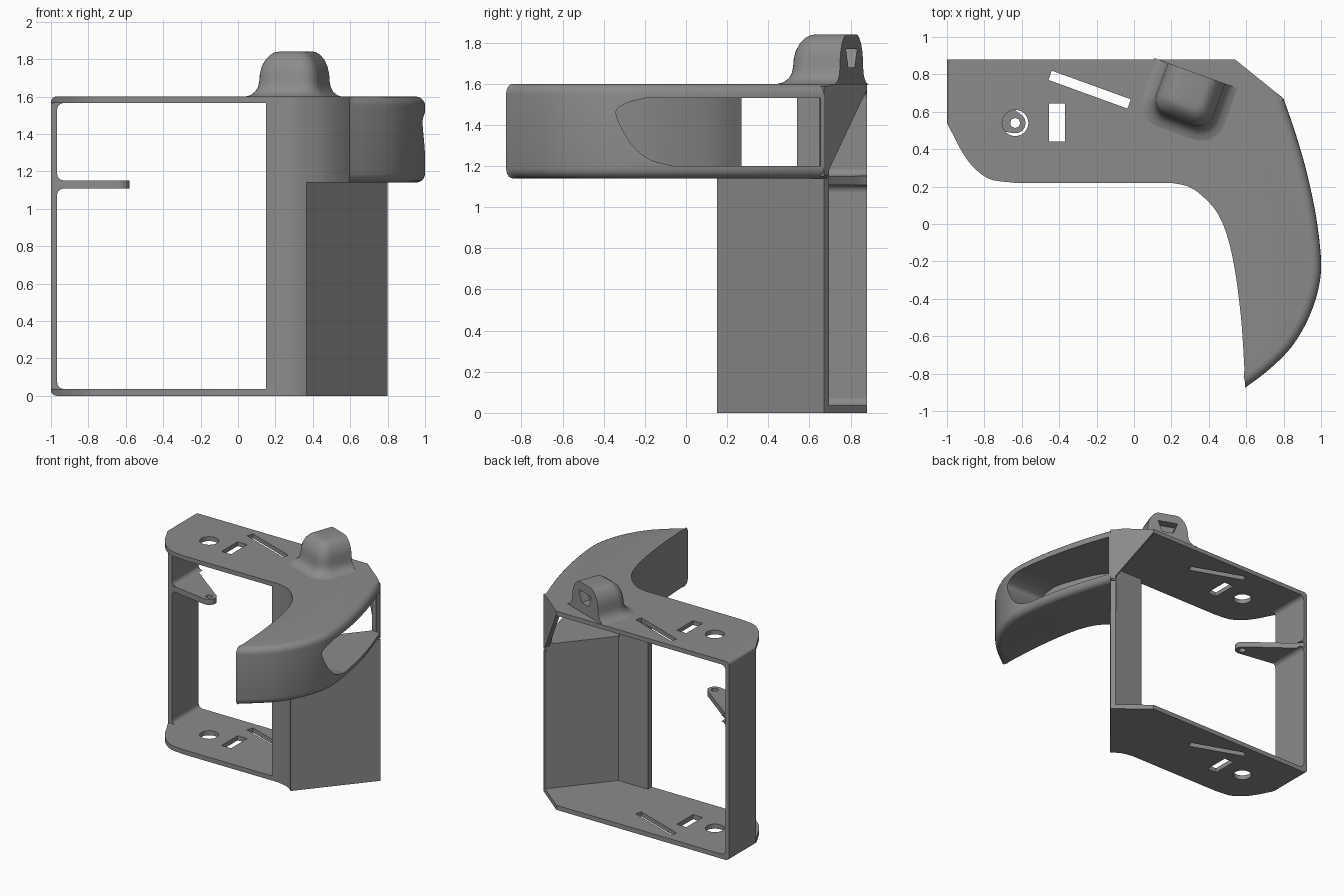
import bpy, bmesh, math
from mathutils import Vector

if "Cube" in bpy.data.objects:
    bpy.data.objects.remove(bpy.data.objects["Cube"])

grey = bpy.data.materials.new("plain_grey")
grey.diffuse_color = (0.26, 0.26, 0.26, 1)
grey.use_nodes = True
grey.node_tree.nodes["Principled BSDF"].inputs["Base Color"].default_value = grey.diffuse_color

XY = lambda a, b, h: (a, b, h)   # plan outline, extruded up
XZ = lambda a, b, h: (a, h, b)   # front outline, extruded back
YZ = lambda a, b, h: (h, a, b)   # side outline, extruded sideways


def spline(pts, n=6):
    """Smooth curve through the given points, n samples per span."""
    p = [Vector(q) for q in pts]
    p = [2 * p[0] - p[1]] + p + [2 * p[-1] - p[-2]]
    out = []
    for i in range(1, len(p) - 2):
        a, b, c, d = p[i - 1:i + 3]
        for k in range(n):
            t = k / n
            out.append(0.5 * (2 * b + (c - a) * t + (2 * a - 5 * b + 4 * c - d) * t * t
                              + (3 * b - a - 3 * c + d) * t ** 3))
    return [tuple(v) for v in out] + [tuple(pts[-1])]


def circle(cx, cy, r, n=32):
    return [(cx + r * math.cos(2 * math.pi * i / n), cy + r * math.sin(2 * math.pi * i / n))
            for i in range(n)]


def loft(name, rings, bevels=()):
    """Solid from a stack of equal rings; bevels are (edge test, width) pairs."""
    bm = bmesh.new()
    rows = [[bm.verts.new(c) for c in r] for r in rings]
    n = len(rows[0])
    for lo, hi in zip(rows, rows[1:]):
        for i in range(n):
            j = (i + 1) % n
            bm.faces.new((lo[i], lo[j], hi[j], hi[i]))
    bm.faces.new(rows[0][::-1])
    bm.faces.new(rows[-1])
    bmesh.ops.recalc_face_normals(bm, faces=bm.faces)
    for test, width in bevels:
        edges = [e for e in bm.edges if test(e.verts[0].co, e.verts[1].co)]
        bmesh.ops.bevel(bm, geom=edges, offset=width, segments=5, profile=0.5,
                        affect='EDGES', clamp_overlap=False)
    me = bpy.data.meshes.new(name)
    bm.to_mesh(me)
    bm.free()
    me.materials.append(grey)
    ob = bpy.data.objects.new(name, me)
    bpy.context.collection.objects.link(ob)
    return ob


def prism(name, pts, lo, hi, plane=XY, bevels=()):
    return loft(name, [[plane(a, b, h) for a, b in pts] for h in (lo, hi)], bevels)


def boolean(ob, tool, op='DIFFERENCE', keep=False):
    m = ob.modifiers.new("cut", 'BOOLEAN')
    m.operation, m.object, m.solver = op, tool, 'EXACT'
    bpy.context.view_layer.objects.active = ob
    bpy.ops.object.modifier_apply(modifier=m.name)
    if not keep:
        bpy.data.objects.remove(tool)


# Shared outlines in plan
left_end = [(-1, 0.88), (-1, 0.54)] + spline([(-0.92, 0.385), (-0.86, 0.305), (-0.77, 0.24), (-0.64, 0.22)])
inner = spline([(0.2, 0.22), (0.29, 0.2), (0.365, 0.15), (0.445, 0.06), (0.5, -0.07), (0.54, -0.25),
                (0.57, -0.48), (0.585, -0.68), (0.595, -0.875)])
outer = spline([(0.595, -0.875), (0.72, -0.78), (0.84, -0.66), (0.93, -0.51), (0.985, -0.35), (1, -0.2),
                (0.975, 0.03), (0.925, 0.27), (0.865, 0.48), (0.8, 0.67)])
post_curve = inner[:13]

# Edge tests for rounding
left_edge = lambda z: (lambda p, q: max(p.x, q.x) < -0.99 and abs(p.z - z) + abs(q.z - z) < 0.01)
horn_edge = lambda p, q: abs(p.z - q.z) < 0.001 and min(p.x, q.x) > 0.594 and max(p.y, q.y) < 0.671

# Top plate with the curved horn band
band = prism("top_plate_and_horn", left_end + inner[:-1] + outer + [(0.54, 0.88)], 1.14, 1.6,
             bevels=[(horn_edge, 0.05), (left_edge(1.6), 0.03)])
boolean(band, prism("bay", [(-1.2, -0.2), (0.15, -0.2), (0.15, 0.27), (0.414, 0.27), (0.77, 0.696),
                            (0.9, 0.85), (0.9, 1.1), (-1.2, 1.1)], 1.0, 1.565))
# Pocket that opens the horn through its outer side
pocket = prism("pocket", spline([(0.40, 0.275), (0.5, 0.15), (0.58, -0.03), (0.63, -0.2), (0.66, -0.45)])
               + [(1.2, -0.45), (1.2, 0.655), (0.69, 0.655)], 1.1, 1.7)
side = spline([(-0.2, 1.53), (-0.29, 1.505), (-0.34, 1.465), (-0.31, 1.38), (-0.25, 1.29),
               (-0.17, 1.23), (-0.06, 1.2)])
boolean(pocket, prism("window", side + [(0.8, 1.2), (0.8, 1.53)], 0.2, 1.4, YZ), 'INTERSECT')
boolean(band, pocket)

# Bottom plate
base = prism("bottom_plate", left_end + post_curve + [(0.8, 0.67), (0.54, 0.88)], 0, 0.037,
             bevels=[(left_edge(0), 0.03)])

# Holes through both plates
for hole in (circle(-0.635, 0.54, 0.07),
             [(-0.455, 0.44), (-0.37, 0.44), (-0.37, 0.645), (-0.455, 0.645)],
             [(-0.457, 0.77), (-0.035, 0.617), (-0.018, 0.667), (-0.44, 0.82)]):
    tool = prism("hole", hole, -0.1, 1.7)
    boolean(base, tool, keep=True)
    boolean(band, tool)

# Curved post and diagonal wall on the right
prism("post_and_diagonal_wall", [(0.15, 0.22)] + post_curve
      + [(0.8, 0.67), (0.77, 0.696), (0.414, 0.27), (0.15, 0.27)], 0, 1.14)

# Triangular gusset on the back right chamfer
tri = [(0.8, 0.67, 1.59), (0.54, 0.88, 1.59), (0.545, 0.876, 1.565), (0.775, 0.69, 1.17), (0.8, 0.67, 1.15)]
loft("corner_gusset", [tri, [(x - 0.019, y - 0.023, z) for x, y, z in tri]])

# Left wall, its fillets, and the tab with its pin hole
prism("left_wall", [(-1, 0.54), (-0.967, 0.54), (-0.967, 0.88), (-1, 0.88)], 0.03, 1.57)
for z, s in ((0.037, 1), (1.565, -1), (1.152, 1), (1.108, -1)):
    r = 0.035
    arc = [(-0.967 + r - r * math.sin(t * math.pi / 12), z + s * (r - r * math.cos(t * math.pi / 12)))
           for t in range(7)]
    prism("wall_fillet", [(-0.967, z)] + arc, 0.54, 0.88, XZ)
tip = [(-0.635 + 0.055 * math.cos(math.radians(a)), 0.54 + 0.055 * math.sin(math.radians(a)))
       for a in range(-95, 56, 10)]
tab = prism("pin_tab", [(-0.98, 0.54)] + tip + [(-0.94, 0.84), (-0.967, 0.88), (-0.98, 0.88)], 1.108, 1.152)
boolean(tab, prism("pin_hole", circle(-0.635, 0.54, 0.026, 20), 1.0, 1.3))

# Rounded lug on top, turned about 20 degrees, flat at the back
u, v, origin = Vector((0.94, -0.342)), Vector((0.342, 0.94)), Vector((0.335, 0.805))


def lug_point(a, b, z):
    p = origin + u * a + v * b
    return (p.x, p.y, z)


def lug_ring(grow, z):
    w, d, r = 0.165 + grow, 0.27 + grow, 0.09 + grow * 0.6
    pts = [(-w, 0.0)]
    for cx, start in ((-w + r, 180), (w - r, 270)):
        pts += [(cx + r * math.cos(math.radians(start + k * 15)),
                 -d + r + r * math.sin(math.radians(start + k * 15))) for k in range(7)]
    return [lug_point(a, b, z) for a, b in pts + [(w, 0.0)]]


levels = [(0.075, 1.598), (0.045, 1.606), (0.02, 1.625), (0.006, 1.65), (0, 1.68), (-0.003, 1.72),
          (-0.012, 1.76), (-0.03, 1.797), (-0.055, 1.824), (-0.075, 1.836), (-0.095, 1.84)]
lug = loft("top_lug", [lug_ring(g, z) for g, z in levels])
notch = [(-0.08, 1.77), (0.08, 1.77), (0.045, 1.68), (-0.045, 1.68)]
boolean(lug, loft("notch", [[lug_point(a, b, z) for a, z in notch] for b in (-0.07, 0.05)]))

# Smooth curves, keep sharp edges
for ob in bpy.context.scene.objects:
    bpy.ops.object.select_all(action='DESELECT')
    ob.select_set(True)
    bpy.context.view_layer.objects.active = ob
    bpy.ops.object.shade_smooth_by_angle(angle=math.radians(30))
